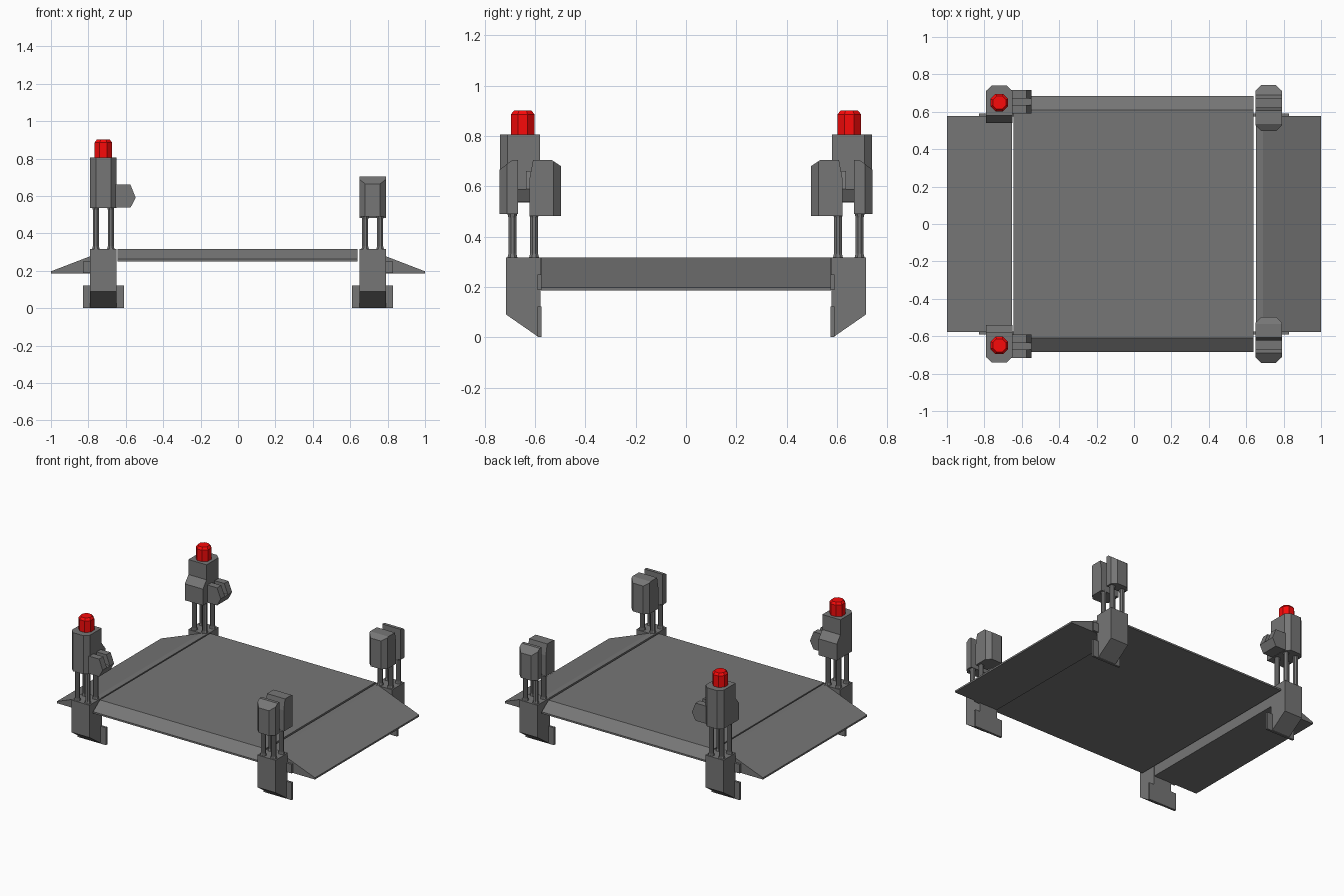
import bpy, bmesh, math
from mathutils import Matrix

if "Cube" in bpy.data.objects:
    bpy.data.objects.remove(bpy.data.objects["Cube"])

red = bpy.data.materials.new("red_lamp")
red.diffuse_color = (0.95, 0.003, 0.003, 1)
red.use_nodes = True
red.node_tree.nodes["Principled BSDF"].inputs["Base Color"].default_value = red.diffuse_color
grey = bpy.data.materials.new("dark_grey")
grey.diffuse_color = (0.18, 0.18, 0.18, 1)
grey.use_nodes = True
grey.node_tree.nodes["Principled BSDF"].inputs["Base Color"].default_value = grey.diffuse_color


def finish(bm, name, mat=grey):
    bmesh.ops.recalc_face_normals(bm, faces=bm.faces)
    me = bpy.data.meshes.new(name)
    bm.to_mesh(me)
    bm.free()
    ob = bpy.data.objects.new(name, me)
    bpy.context.collection.objects.link(ob)
    me.materials.append(mat)
    return ob


def extrude(name, prof, a, b, axis, chamfer_y=(), width=0.03):
    """Extrude a profile from a to b along 'x' (profile y,z) or 'y' (profile x,z).
    Vertical edges lying at any y in chamfer_y are bevelled."""
    bm = bmesh.new()
    place = (lambda p, t: (t, p[0], p[1])) if axis == 'x' else (lambda p, t: (p[0], t, p[1]))
    face = bm.faces.new([bm.verts.new(place(p, a)) for p in prof])
    ext = bmesh.ops.extrude_face_region(bm, geom=[face])
    d = (b - a, 0, 0) if axis == 'x' else (0, b - a, 0)
    bmesh.ops.translate(bm, vec=d, verts=[v for v in ext['geom'] if isinstance(v, bmesh.types.BMVert)])
    bmesh.ops.recalc_face_normals(bm, faces=bm.faces)
    edges = []
    for e in bm.edges:
        p, q = e.verts[0].co, e.verts[1].co
        if abs(p.z - q.z) > 0.01 and any(abs(p.y - y) + abs(q.y - y) < 1e-4 for y in chamfer_y):
            edges.append(e)
    if edges:
        bmesh.ops.bevel(bm, geom=edges, offset=width, segments=1, affect='EDGES')
    return finish(bm, name)


def box(name, x, y, z):
    return extrude(name, [(x[0], z[0]), (x[1], z[0]), (x[1], z[1]), (x[0], z[1])], y[0], y[1], 'y')


def lathe(name, rings, x, y, mat=grey):
    """Stacked eight-sided frustums from (radius, z) rings."""
    bm = bmesh.new()
    for (r0, z0), (r1, z1) in zip(rings, rings[1:]):
        m = Matrix.Translation((x, y, (z0 + z1) / 2)) @ Matrix.Rotation(math.pi / 8, 4, 'Z')
        bmesh.ops.create_cone(bm, cap_ends=True, segments=8, radius1=r0, radius2=r1,
                              depth=z1 - z0, matrix=m)
    return finish(bm, name, mat)


# Weighing deck with sloped long edges
extrude("deck", [(-0.685, 0.25), (0.685, 0.25), (0.685, 0.262), (0.61, 0.316),
                 (-0.61, 0.316), (-0.685, 0.262)], -0.643, 0.638, 'x')

# Entry and exit ramps
for s, side in ((-1, "left"), (1, "right")):
    extrude(f"{side}_ramp", [(s * 0.652, 0.185), (s, 0.185), (s, 0.197),
                             (s * 0.69, 0.316), (s * 0.652, 0.316)], -0.577, 0.577, 'y')

# Four corner posts
for sx, sy in ((-1, -1), (-1, 1), (1, -1), (1, 1)):
    tag = ("left" if sx < 0 else "right") + ("_front" if sy < 0 else "_back")
    x0, x1 = sorted((sx * 0.65, sx * 0.79))

    def yz(pts):
        return [(sy * y, z) for y, z in pts]

    # Base block with sloped toe, foot plate and ramp bracket
    extrude(f"{tag}_base", yz([(0.578, 0), (0.585, 0), (0.715, 0.09), (0.715, 0.316),
                               (0.578, 0.316)]), x0, x1, 'x')
    ys = sorted((sy * 0.575, sy * 0.591))
    box(f"{tag}_foot_plate", sorted((sx * 0.61, sx * 0.83)), ys, (0, 0.122))
    box(f"{tag}_bracket", sorted((sx * 0.655, sx * 0.83)), ys, (0.187, 0.25))

    # Four support rods with flared ends
    top = 0.54 if sx < 0 else 0.49
    for dx in (-0.04, 0.04):
        for dy in (-0.043, 0.043):
            lathe(f"{tag}_rod", [(0.023, 0.312), (0.017, 0.332), (0.017, top - 0.015), (0.021, top)],
                  sx * 0.72 + dx, sy * 0.647 + dy)

    if sx < 0:
        # Emitter tower
        extrude(f"{tag}_tower", yz([(0.54, 0.535), (0.74, 0.535), (0.74, 0.805), (0.58, 0.805),
                                    (0.58, 0.70), (0.54, 0.65)]), x0, x1, 'x', (sy * 0.74,))
        # Sensor: two prongs around a notched core
        for dy in (-0.04, 0.04):
            c = sy * 0.653 + dy
            extrude(f"{tag}_sensor_prong", [(-0.66, 0.537), (-0.575, 0.537), (-0.547, 0.59),
                                            (-0.575, 0.66), (-0.66, 0.66)], c - 0.023, c + 0.023, 'y')
        c = sy * 0.653
        extrude(f"{tag}_sensor_core", [(-0.66, 0.537), (-0.575, 0.537), (-0.547, 0.59),
                                       (-0.66, 0.59)], c - 0.02, c + 0.02, 'y')
        # Red lamp
        lathe(f"{tag}_lamp", [(0.051, 0.80), (0.051, 0.885), (0.038, 0.901)], -0.72, sy * 0.649, red)
    else:
        # Receiver head: two halves with a slot between
        extrude(f"{tag}_receiver_outer", yz([(0.668, 0.49), (0.742, 0.49), (0.742, 0.665),
                                             (0.69, 0.705), (0.668, 0.705)]), x0, x1, 'x', (sy * 0.742,))
        extrude(f"{tag}_receiver_inner", yz([(0.497, 0.482), (0.622, 0.482), (0.622, 0.63), (0.608, 0.705),
                                             (0.535, 0.705), (0.497, 0.68)]), x0, x1, 'x', (sy * 0.497,))
